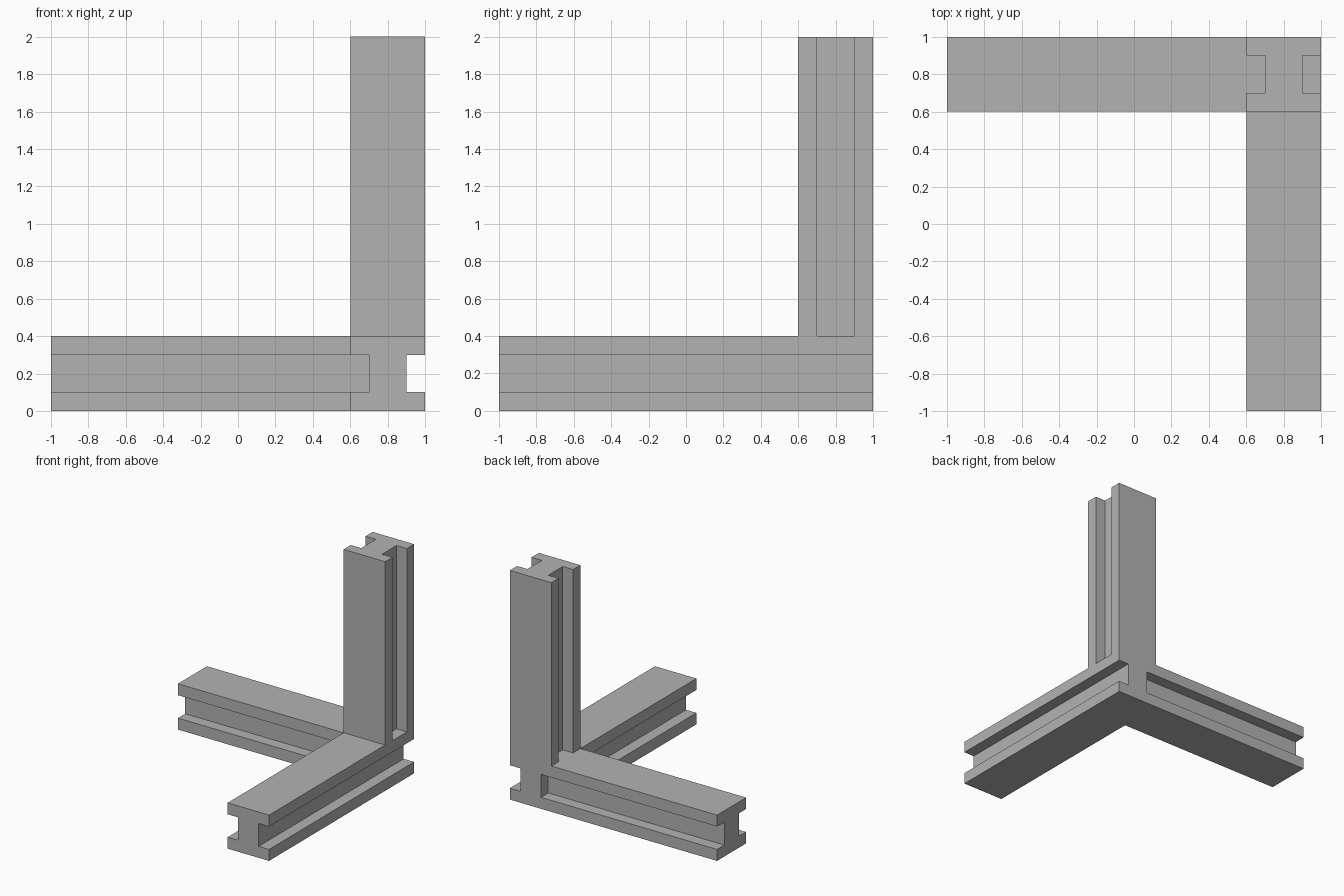
import bpy
import bmesh
from mathutils import Matrix, Vector

# Remove the default cube
cube = bpy.data.objects.get("Cube")
if cube:
    bpy.data.objects.remove(cube, do_unlink=True)

HALF = 0.2     # half the beam width
WEB = 0.1      # half the web width, also the inner edge of the flanges
CORNER = 0.8   # centre line of the corner
X, Y, Z = Vector((1, 0, 0)), Vector((0, 1, 0)), Vector((0, 0, 1))

grey = bpy.data.materials.new("plain_grey")
grey.use_nodes = True
colour = (0.45, 0.45, 0.45, 1)
grey.diffuse_color = colour
grey.node_tree.nodes["Principled BSDF"].inputs["Base Color"].default_value = colour


def prism(name, outline, centre, u, v, along, length):
    """Extrude an outline in the u-v plane from centre along an axis."""
    bm = bmesh.new()
    face = bm.faces.new([bm.verts.new(centre + u * a + v * b) for a, b in outline])
    grown = bmesh.ops.extrude_face_region(bm, geom=[face], use_keep_orig=True)
    tip = [g for g in grown["geom"] if isinstance(g, bmesh.types.BMVert)]
    bmesh.ops.translate(bm, verts=tip, vec=along * length)
    bmesh.ops.recalc_face_normals(bm, faces=bm.faces)
    mesh = bpy.data.meshes.new(name)
    bm.to_mesh(mesh)
    bm.free()
    mesh.materials.append(grey)
    obj = bpy.data.objects.new(name, mesh)
    bpy.context.collection.objects.link(obj)
    return obj


# I-shaped section: one side, then the same side turned half a turn
side = [(HALF, -HALF), (HALF, -WEB), (WEB, -WEB),
        (WEB, WEB), (HALF, WEB), (HALF, HALF)]
i_section = side + [(-a, -b) for a, b in side]
web_section = [(-WEB, -WEB), (WEB, -WEB), (WEB, WEB), (-WEB, WEB)]

# Beam running from front to back, through the corner
prism("front_beam", i_section, Vector((CORNER, -1, HALF)), X, Z, Y, 2)

# Beam running sideways, with its web carried on to the other web
prism("side_beam", i_section, Vector((-1, CORNER, HALF)), Y, Z, X, 1.6)
prism("side_beam_web_joint", web_section, Vector((CORNER - HALF, CORNER, HALF)),
      Y, Z, X, HALF - WEB)

# Upright post standing on the corner
prism("upright_post", i_section, Vector((CORNER, CORNER, 2 * HALF)), X, Y, Z, 1.6)
